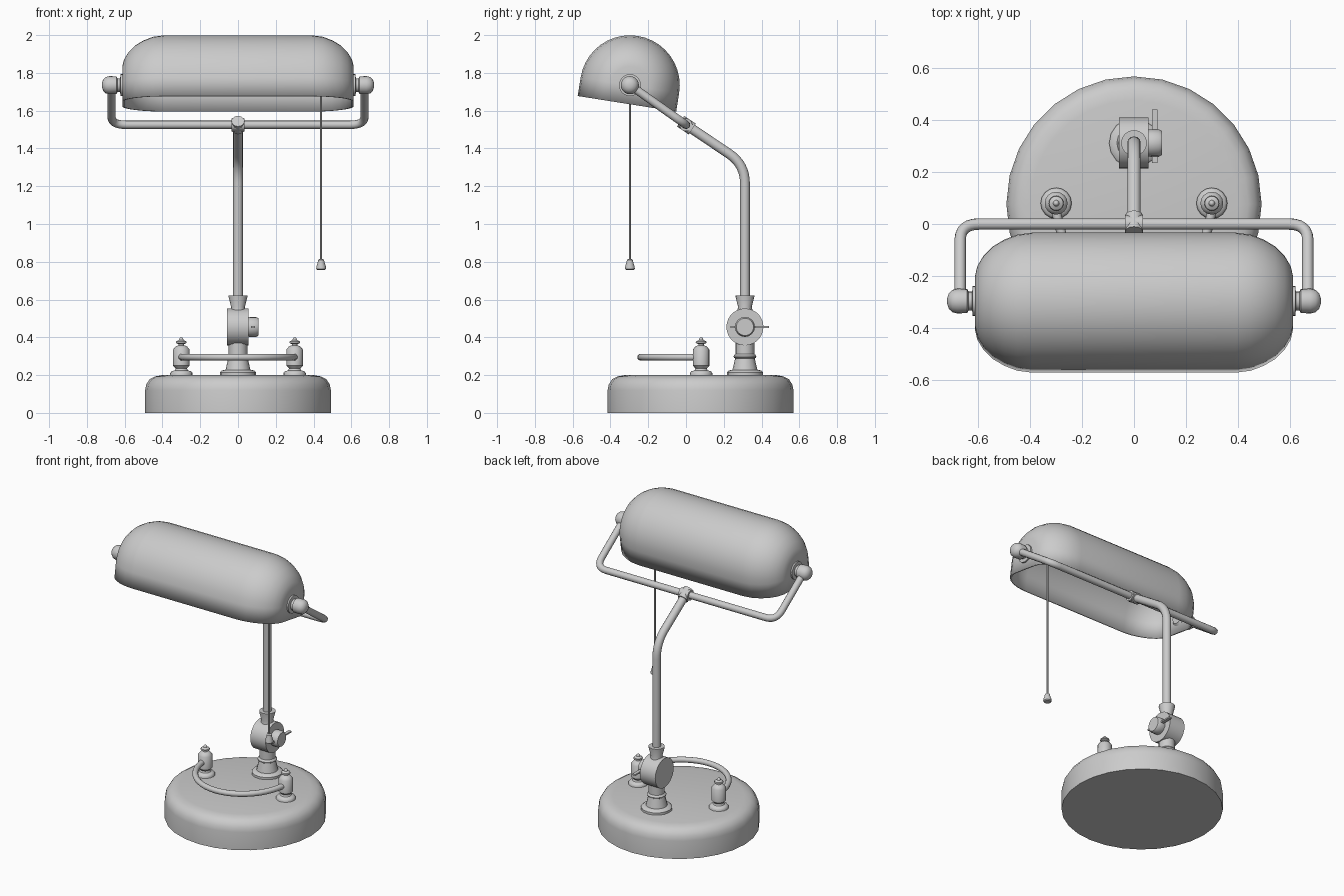
import bpy, bmesh, math
from mathutils import Vector, Matrix

if "Cube" in bpy.data.objects:
    bpy.data.objects.remove(bpy.data.objects["Cube"])


def finish(bm, name, angle=40):
    bmesh.ops.remove_doubles(bm, verts=bm.verts, dist=1e-5)
    bmesh.ops.recalc_face_normals(bm, faces=bm.faces)
    me = bpy.data.meshes.new(name)
    bm.to_mesh(me)
    bm.free()
    ob = bpy.data.objects.new(name, me)
    bpy.context.collection.objects.link(ob)
    smooth(ob, angle)
    return ob


def smooth(ob, angle=40):
    bpy.ops.object.select_all(action='DESELECT')
    ob.select_set(True)
    bpy.context.view_layer.objects.active = ob
    bpy.ops.object.shade_smooth_by_angle(angle=math.radians(angle))


def lathe(name, profile, loc, sides=20, axis='Z', angle=40):
    """Spin (radius, height) points round an axis; axis is 'Z', '+X' or '-X'."""
    bm = bmesh.new()
    rings = []
    for r, h in profile:
        rings.append([bm.verts.new((r * math.cos(2 * math.pi * i / sides),
                                    r * math.sin(2 * math.pi * i / sides), h))
                      for i in range(sides)])
    for a, b in zip(rings, rings[1:]):
        for i in range(sides):
            j = (i + 1) % sides
            bm.faces.new((a[i], a[j], b[j], b[i]))
    bm.faces.new(rings[0][::-1])
    bm.faces.new(rings[-1])
    turn = {'Z': 0, '+X': math.pi / 2, '-X': -math.pi / 2}[axis]
    bm.transform(Matrix.Translation(loc) @ Matrix.Rotation(turn, 4, 'Y'))
    return finish(bm, name, angle)


def fillet(points, radius, steps=6):
    """Round the inner corners of a polyline."""
    pts = [Vector(p) for p in points]
    out = [pts[0]]
    for a, b, c in zip(pts, pts[1:], pts[2:]):
        p, q = b + (a - b).normalized() * radius, b + (c - b).normalized() * radius
        for i in range(steps + 1):
            t = i / steps
            out.append(p * (1 - t) ** 2 + b * 2 * t * (1 - t) + q * t * t)
    return out + [pts[-1]]


def tube(name, points, radius, res=4):
    cu = bpy.data.curves.new(name, 'CURVE')
    cu.dimensions = '3D'
    cu.bevel_depth, cu.bevel_resolution, cu.use_fill_caps = radius, res, True
    sp = cu.splines.new('POLY')
    sp.points.add(len(points) - 1)
    for p, co in zip(sp.points, points):
        p.co = (*co, 1)
    ob = bpy.data.objects.new(name, cu)
    bpy.context.collection.objects.link(ob)
    bpy.ops.object.select_all(action='DESELECT')
    ob.select_set(True)
    bpy.context.view_layer.objects.active = ob
    bpy.ops.object.convert(target='MESH')
    smooth(bpy.context.object)
    return bpy.context.object


def box(name, size, loc):
    bm = bmesh.new()
    bmesh.ops.create_cube(bm, size=1)
    bm.transform(Matrix.Translation(loc) @ Matrix.Diagonal((*size, 1)))
    return finish(bm, name)


# Round base
lathe("base", [(0.492, 0), (0.492, 0.12), (0.486, 0.15), (0.468, 0.178),
               (0.44, 0.193), (0.40, 0.2)], (0, 0.077, 0), 28)

# Two finial posts and the curved pen rail between them
for side, tag in ((-1, "left"), (1, "right")):
    lathe(tag + "_finial_post",
          [(0.06, 0.195), (0.06, 0.21), (0.052, 0.22), (0.035, 0.225), (0.03, 0.235),
           (0.044, 0.25), (0.044, 0.335), (0.03, 0.352), (0.014, 0.358), (0.014, 0.364),
           (0.029, 0.37), (0.027, 0.378), (0.012, 0.386), (0.009, 0.396), (0.004, 0.4)],
          (side * 0.3, 0.08, 0), 16)
tube("pen_rail", [(0.3 * math.cos(math.pi * i / 24), 0.08 - 0.32 * math.sin(math.pi * i / 24), 0.295)
                  for i in range(25)], 0.018)

# Stem foot, tilt joint, wing knob and upper collar
lathe("stem_foot", [(0.096, 0.195), (0.096, 0.215), (0.085, 0.225), (0.066, 0.228), (0.052, 0.288),
                    (0.058, 0.292), (0.06, 0.3), (0.055, 0.308), (0.05, 0.312), (0.05, 0.38)],
      (0, 0.312, 0), 16)
lathe("tilt_joint", [(0.098, -0.058), (0.098, 0.056)], (0, 0.312, 0.455), 28, '+X')
lathe("joint_knob", [(0.05, 0.05), (0.053, 0.065), (0.053, 0.095), (0.046, 0.108)],
      (0, 0.312, 0.455), 16, '+X')
box("joint_wing", (0.022, 0.205, 0.009), (0.08, 0.338, 0.455))
lathe("stem_collar", [(0.044, 0.53), (0.036, 0.56), (0.05, 0.615), (0.05, 0.622), (0.027, 0.622)],
      (0, 0.312, 0), 16)

# Bent stem
tube("stem", fillet([(0, 0.312, 0.6), (0, 0.312, 1.315), (0, 0, 1.525)], 0.1, 8), 0.026)

# Tee fitting where the stem meets the yoke
d = Vector((0, -0.312, 0.21)).normalized()
tee = Vector((0, 0, 1.525))
tube("tee_fitting", [tee - d * 0.04, tee + d * 0.035], 0.034)
tube("tee_sleeve", [tee - Vector((0.035, 0, 0)), tee + Vector((0.035, 0, 0))], 0.034)

# Yoke holding the shade
PIV = Vector((0, -0.297, 1.735))
yoke = [(-0.67, PIV.y, PIV.z), (-0.67, 0, 1.525), (0.67, 0, 1.525), (0.67, PIV.y, PIV.z)]
tube("yoke", fillet(yoke, 0.075), 0.022)

# Pivot knobs
for axis, tag in (('-X', "left"), ('+X', "right")):
    lathe(tag + "_pivot_knob",
          [(0.04, 0.59), (0.058, 0.608), (0.058, 0.622), (0.036, 0.624), (0.036, 0.638),
           (0.046, 0.643), (0.048, 0.68), (0.043, 0.7), (0.03, 0.714), (0.012, 0.72)],
          PIV, 20, axis)

# Shade: U-shaped sections lofted along x, rounded ends, open below
bm = bmesh.new()
half = [(0.612, 0.10), (0.604, 0.135), (0.58, 0.175), (0.545, 0.21), (0.50, 0.237),
        (0.45, 0.256), (0.39, 0.264)]
stations = [(-x, r) for x, r in half] + [(x, r) for x, r in reversed(half)]
rows = []
for x, r in stations:
    sec = [(r, -0.1)] + [(r * math.cos(math.pi * i / 20), r * math.sin(math.pi * i / 20))
                         for i in range(21)] + [(-r, -0.1)]
    rows.append([bm.verts.new((x, y, z)) for y, z in sec])
for a, b in zip(rows, rows[1:]):
    for i in range(len(a) - 1):
        bm.faces.new((a[i], a[i + 1], b[i + 1], b[i]))
bm.faces.new(rows[0])
bm.faces.new(rows[-1])
bm.transform(Matrix.Translation(PIV) @ Matrix.Rotation(math.radians(-9), 4, 'X'))
shade = finish(bm, "lamp_shade", 50)
mod = shade.modifiers.new("thickness", 'SOLIDIFY')
mod.thickness, mod.offset = 0.01, -1

# Pull cord with bell end
tube("pull_cord", [(0.44, PIV.y, 0.8), (0.44, PIV.y, 1.72)], 0.006, 2)
lathe("cord_bell", [(0.02, 0.757), (0.026, 0.762), (0.025, 0.775), (0.017, 0.8),
                    (0.016, 0.81), (0.008, 0.815)], (0.44, PIV.y, 0), 12)
